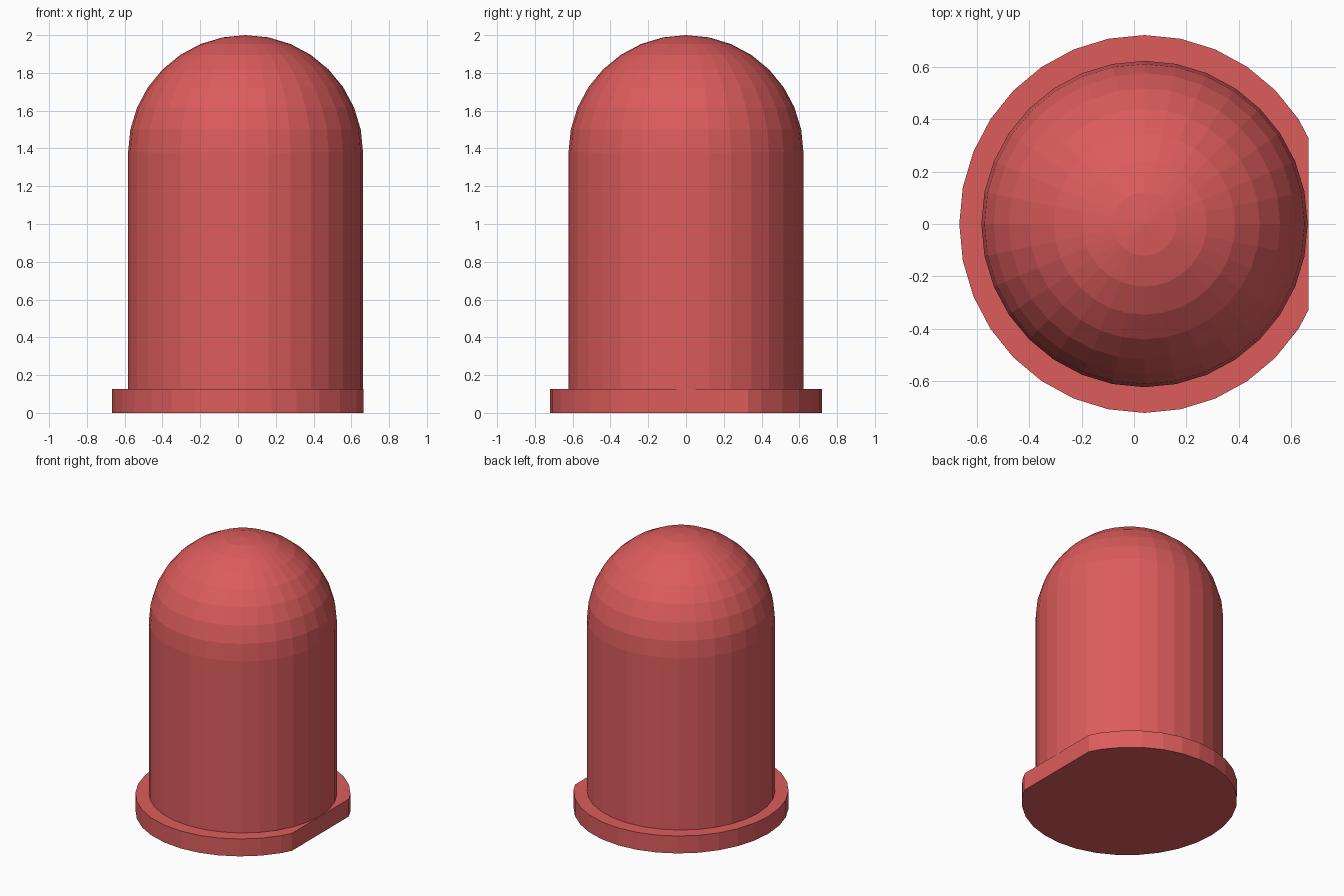
import bpy, bmesh, math
from mathutils import Matrix

if "Cube" in bpy.data.objects:
    bpy.data.objects.remove(bpy.data.objects["Cube"])

CX = 0.04         # axis of the round parts
SIDES = 32
RADIUS = 0.622    # barrel and dome
SPRING = 1.378    # height where the dome starts
FLANGE_TOP = 0.127

red = bpy.data.materials.new("translucent_red")
red.diffuse_color = (0.72, 0.107, 0.107, 1)
red.use_nodes = True
red.node_tree.nodes["Principled BSDF"].inputs["Base Color"].default_value = red.diffuse_color


def finish(bm, name):
    bmesh.ops.recalc_face_normals(bm, faces=bm.faces)
    mesh = bpy.data.meshes.new(name)
    bm.to_mesh(mesh)
    bm.free()
    mesh.materials.append(red)
    obj = bpy.data.objects.new(name, mesh)
    bpy.context.collection.objects.link(obj)
    return obj


# Domed barrel: quarter-circle profile on a straight wall, lathed round the axis
profile = [(RADIUS, FLANGE_TOP)]
profile += [(RADIUS * math.cos(a), SPRING + RADIUS * math.sin(a))
            for a in (math.radians(11.25 * i) for i in range(9))]
bm = bmesh.new()
verts = [bm.verts.new((CX + max(r, 0), 0, z)) for r, z in profile]
edges = [bm.edges.new(pair) for pair in zip(verts, verts[1:])]
bmesh.ops.spin(bm, geom=verts + edges, cent=(CX, 0, 0), axis=(0, 0, 1),
               angle=math.tau, steps=SIDES, use_duplicate=False)
bmesh.ops.remove_doubles(bm, verts=bm.verts, dist=0.0005)
finish(bm, "domed_barrel")

# Base flange: slightly oval disc with one side cut flat
bm = bmesh.new()
bmesh.ops.create_cone(bm, cap_ends=True, segments=SIDES, radius1=1, radius2=1,
                      depth=FLANGE_TOP)
bm.transform(Matrix.Translation((CX, 0, FLANGE_TOP / 2))
             @ Matrix.Diagonal((0.706, 0.72, 1, 1)))
cut = bmesh.ops.bisect_plane(bm, geom=bm.verts[:] + bm.edges[:] + bm.faces[:],
                             plane_co=(0.665, 0, 0), plane_no=(1, 0, 0),
                             clear_outer=True)
rim = [e for e in cut["geom_cut"] if isinstance(e, bmesh.types.BMEdge)]
rim += [e for e in bm.edges if e.is_boundary and e not in rim]
bmesh.ops.holes_fill(bm, edges=rim, sides=0)
finish(bm, "base_flange")
